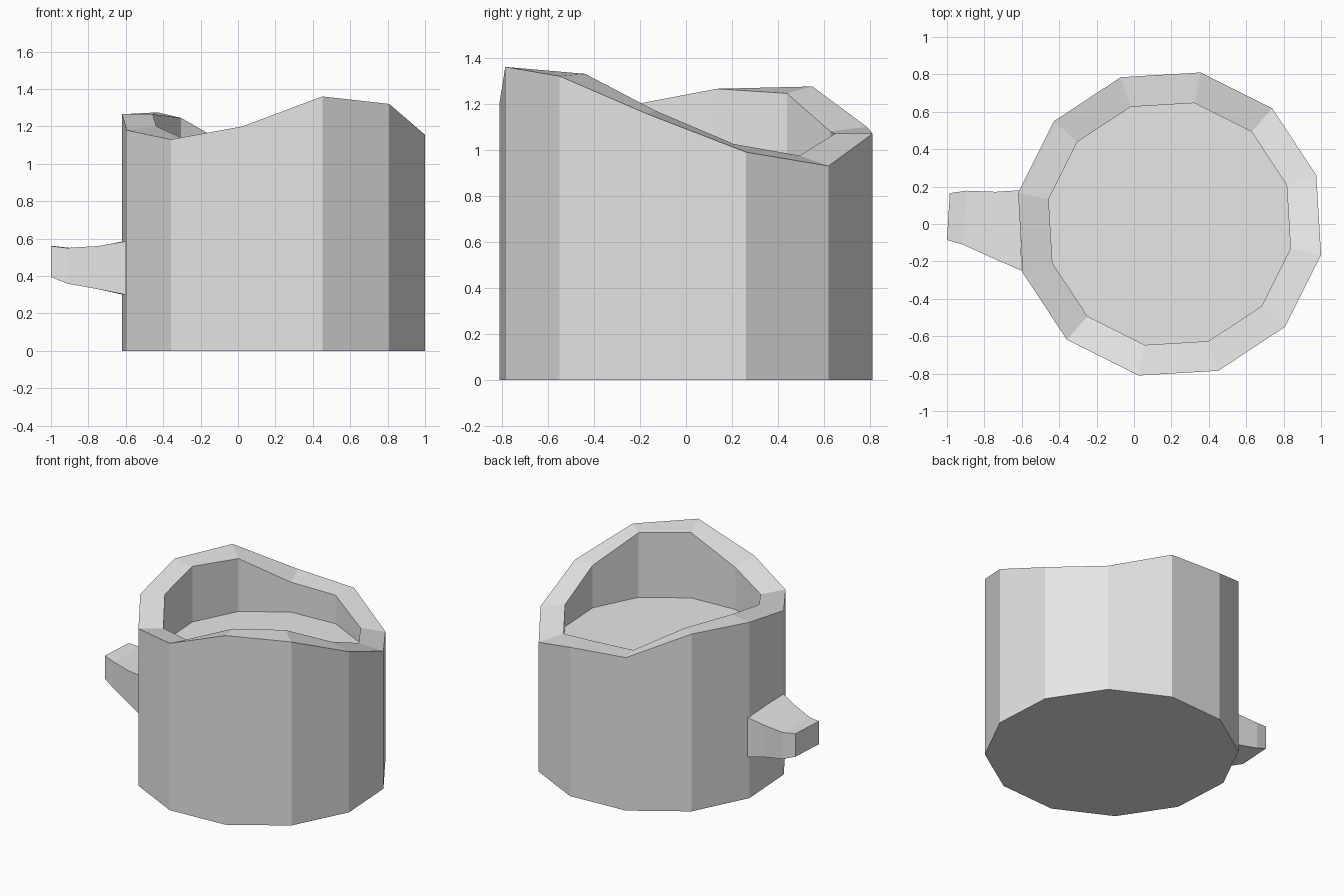
import bpy, bmesh, math

cube = bpy.data.objects.get("Cube")
if cube:
    bpy.data.objects.remove(cube, do_unlink=True)

grey = bpy.data.materials.new("light_grey")
grey.use_nodes = True
colour = (0.8, 0.8, 0.8, 1)
grey.diffuse_color = colour
grey.node_tree.nodes["Principled BSDF"].inputs["Base Color"].default_value = colour

SIDES = 12
CENTRE_X = 0.19
PHASE = math.radians(18.4)
OUTER_R, INNER_R = 0.827, 0.66
FLOOR_Z = 0.865

# Uneven rim heights, counter-clockwise
OUTER_Z = [0.99, 0.93, 1.07, 1.10, 1.275, 1.265, 1.18, 1.13, 1.20, 1.36, 1.32, 1.155]
INNER_Z = [1.025, 0.975, 1.07, 1.08, 1.245, 1.265, 1.20, 1.115, 1.165, 1.335, 1.33, 1.17]


def ring(bm, radius, heights):
    verts = []
    for i, z in enumerate(heights):
        a = PHASE + i * math.tau / SIDES
        verts.append(bm.verts.new((CENTRE_X + radius * math.cos(a), radius * math.sin(a), z)))
    return verts


def bridge(bm, a, b):
    n = len(a)
    for i in range(n):
        j = (i + 1) % n
        bm.faces.new((a[i], a[j], b[j], b[i]))


def loft(name, make_rings):
    """Skin a stack of rings and cap both ends."""
    bm = bmesh.new()
    rings = make_rings(bm)
    for a, b in zip(rings, rings[1:]):
        bridge(bm, a, b)
    bm.faces.new(rings[0][::-1])
    bm.faces.new(rings[-1])
    bmesh.ops.recalc_face_normals(bm, faces=bm.faces)
    mesh = bpy.data.meshes.new(name)
    bm.to_mesh(mesh)
    bm.free()
    mesh.materials.append(grey)
    obj = bpy.data.objects.new(name, mesh)
    bpy.context.collection.objects.link(obj)
    return obj


# Hollow-topped stump: base, outer rim, inner rim, recessed floor
loft("stump", lambda bm: [
    ring(bm, OUTER_R, [0] * SIDES),
    ring(bm, OUTER_R, OUTER_Z),
    ring(bm, INNER_R, INNER_Z),
    ring(bm, INNER_R, [FLOOR_Z] * SIDES),
])

# Branch stub sections: x at back, x at front, y back, y front, z low, z high
SECTIONS = [
    (-0.615, -0.60, 0.18, -0.25, 0.30, 0.585),
    (-0.74, -0.75, 0.172, -0.185, 0.33, 0.56),
    (-0.895, -0.915, 0.178, -0.11, 0.36, 0.55),
    (-0.985, -1.0, 0.165, -0.085, 0.395, 0.56),
]


def stub_rings(bm):
    return [[bm.verts.new(p) for p in
             ((xb, yb, lo), (xf, yf, lo), (xf, yf, hi), (xb, yb, hi))]
            for xb, xf, yb, yf, lo, hi in SECTIONS]


loft("branch_stub", stub_rings)
